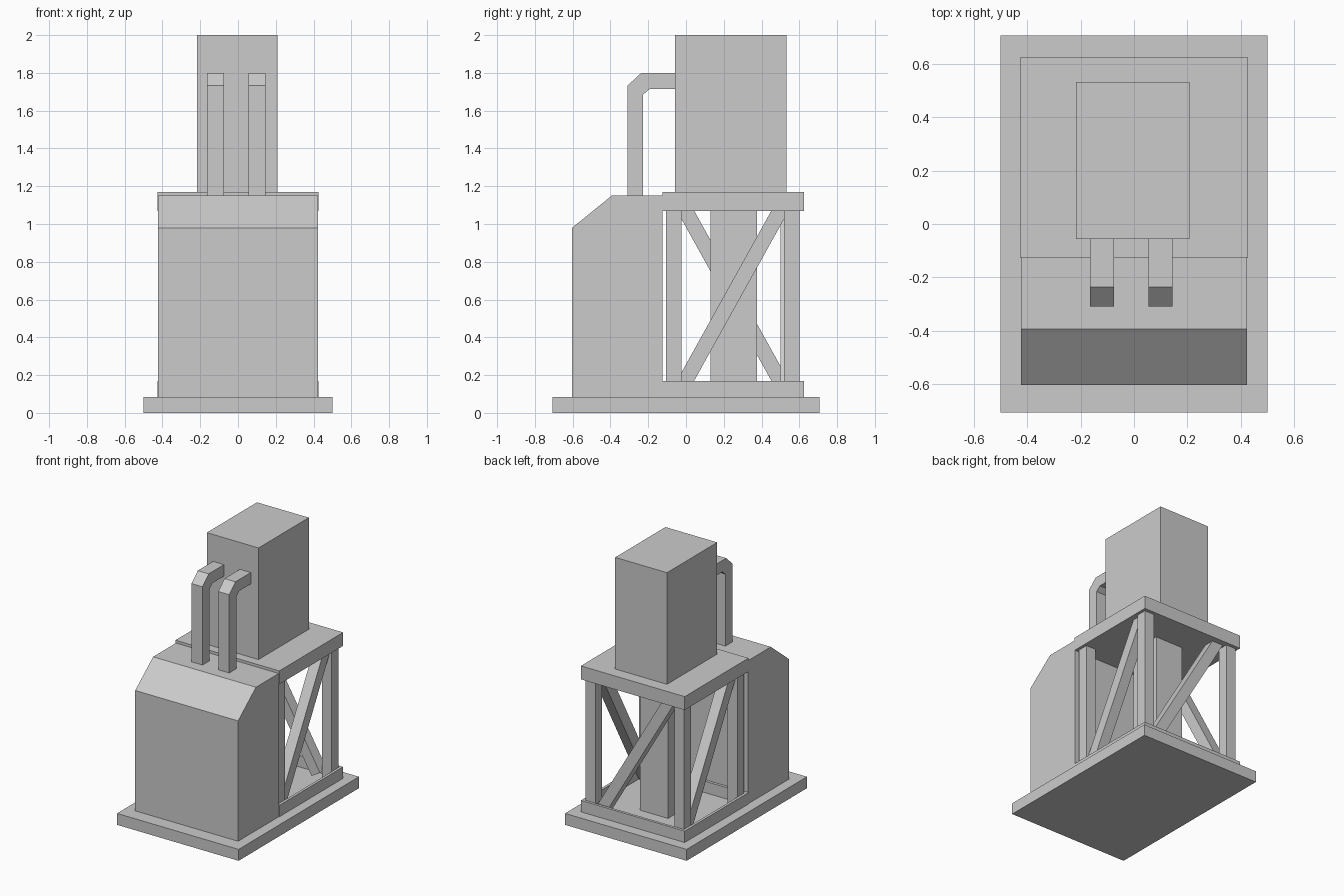
import bpy, math

if "Cube" in bpy.data.objects:
    bpy.data.objects.remove(bpy.data.objects["Cube"])


def mesh(name, verts, faces):
    me = bpy.data.meshes.new(name)
    me.from_pydata(verts, [], faces)
    ob = bpy.data.objects.new(name, me)
    bpy.context.collection.objects.link(ob)
    return ob


def prism(name, profile, x0, x1):
    """Extrude a (y, z) outline along x."""
    n = len(profile)
    verts = [(x, y, z) for x in (x0, x1) for y, z in profile]
    faces = [tuple(reversed(range(n))), tuple(range(n, 2 * n))]
    faces += [(i, (i + 1) % n, n + (i + 1) % n, n + i) for i in range(n)]
    return mesh(name, verts, faces)


def box(name, x0, x1, y0, y1, z0, z1):
    return prism(name, [(y0, z0), (y1, z0), (y1, z1), (y0, z1)], x0, x1)


def brace(name, centre, half_run, half_rise, spin):
    """Square diagonal bar leaning in the vertical plane turned by spin."""
    length = math.hypot(half_run, half_rise)
    ob = box(name, -0.04, 0.04, -0.04, 0.04, -length, length)
    ob.rotation_euler = (0, math.atan2(half_run, half_rise), spin)
    ob.location = centre
    return ob


# Base plate
box("base_plate", -0.5, 0.5, -0.707, 0.707, 0, 0.085)

# Front housing with sloped upper edge
prism("front_housing", [(-0.603, 0.085), (-0.125, 0.085), (-0.125, 1.15),
                        (-0.393, 1.15), (-0.603, 0.98)], -0.423, 0.423)

# Open lower rim
X, Y0, Y1, T = 0.427, -0.125, 0.625, 0.02
box("lower_rim_front", -X, X, Y0, Y0 + T, 0.085, 0.17)
box("lower_rim_back", -X, X, Y1 - T, Y1, 0.085, 0.17)
for side, x in (("left", -X), ("right", X - T)):
    box("lower_rim_" + side, x, x + T, Y0 + T, Y1 - T, 0.085, 0.17)

# Upper deck
box("upper_deck", -X, X, Y0, Y1, 1.07, 1.17)

# Corner posts
for side, x in (("left", -0.405), ("right", 0.325)):
    for end, y in (("front", -0.105), ("back", 0.52)):
        box(f"{end}_{side}_post", x, x + 0.08, y, y + 0.08, 0.085, 1.07)

# Diagonal braces, one each on the right, left and back
brace("right_brace", (0.345, 0.2475, 0.62), 0.275, 0.495, math.pi / 2)
brace("left_brace", (-0.345, 0.2475, 0.62), 0.275, 0.495, -math.pi / 2)
brace("back_brace", (0, 0.54, 0.62), 0.29, 0.495, math.pi)

# Central column under the deck
box("inner_column", -0.115, 0.115, 0.13, 0.375, 0.085, 1.07)

# Upper cabinet
box("upper_cabinet", -0.217, 0.209, -0.057, 0.533, 1.17, 2.0)

# Bent ducts from the housing to the cabinet
duct = [(-0.31, 1.15), (-0.227, 1.15), (-0.227, 1.685), (-0.192, 1.715),
        (-0.057, 1.715), (-0.057, 1.80), (-0.237, 1.80), (-0.31, 1.732)]
for side, x in (("left", -0.165), ("right", 0.055)):
    prism(side + "_duct", duct, x, x + 0.09)
